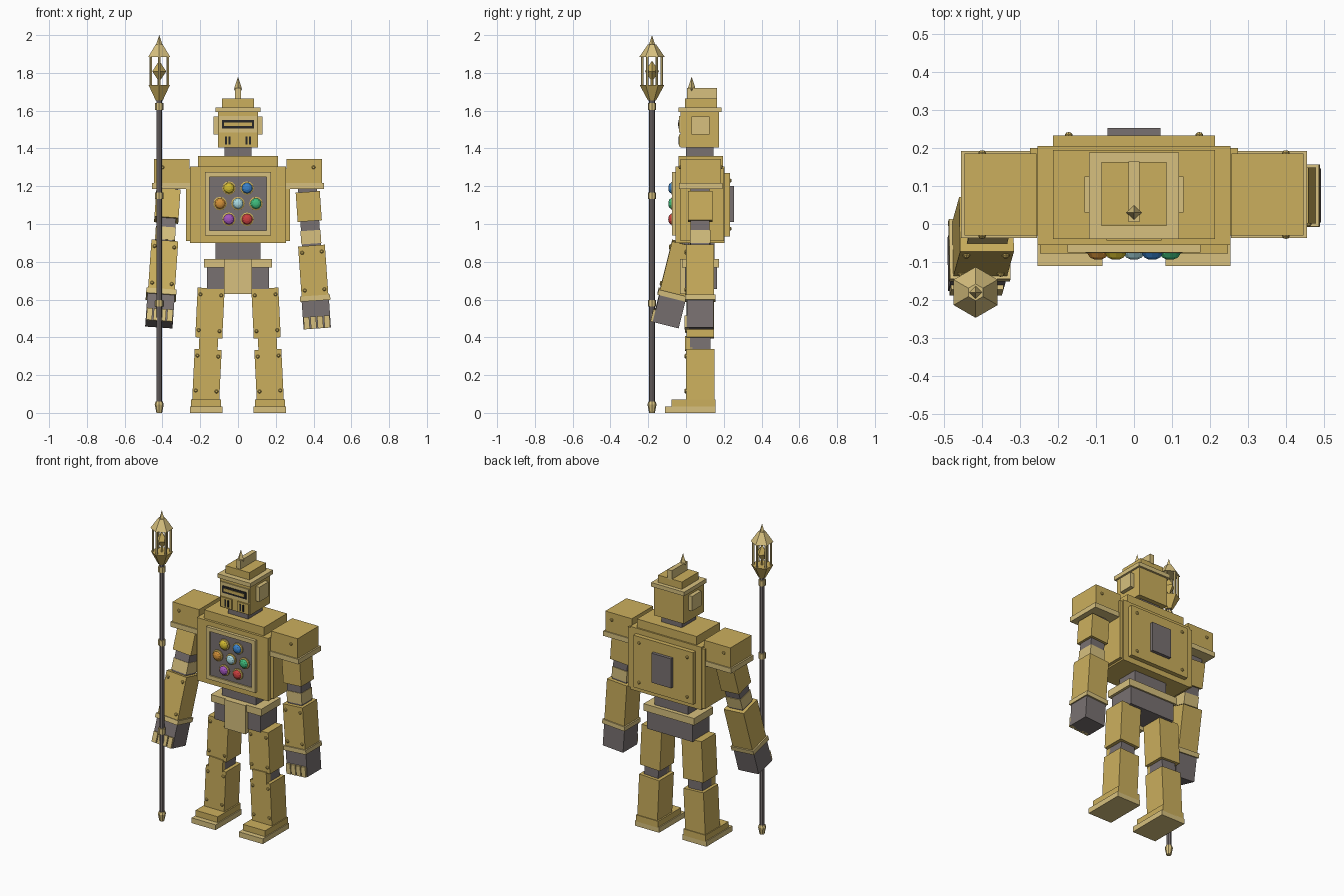
import bpy, bmesh
from math import radians, sin, cos, pi
from mathutils import Matrix, Vector

if "Cube" in bpy.data.objects:
    bpy.data.objects.remove(bpy.data.objects["Cube"])


def material(name, rgb):
    m = bpy.data.materials.new(name)
    m.diffuse_color = (*rgb, 1)
    m.use_nodes = True
    m.node_tree.nodes["Principled BSDF"].inputs["Base Color"].default_value = m.diffuse_color
    return m


GOLD = material("gold", (0.60, 0.43, 0.11))
PALE = material("pale_gold", (0.68, 0.53, 0.21))
IRON = material("iron", (0.19, 0.165, 0.165))
BLACK = material("black", (0.02, 0.02, 0.02))
I4 = Matrix.Identity(4)


def finish(name, bm, mat, M):
    bmesh.ops.transform(bm, matrix=M, verts=bm.verts)
    bmesh.ops.recalc_face_normals(bm, faces=bm.faces)
    me = bpy.data.meshes.new(name)
    bm.to_mesh(me)
    bm.free()
    me.materials.append(mat)
    ob = bpy.data.objects.new(name, me)
    bpy.context.collection.objects.link(ob)
    return ob


def box(name, x, y, z, mat=GOLD, M=I4):
    """Box from (min, max) ranges on each axis."""
    bm = bmesh.new()
    bmesh.ops.create_cube(bm, size=1)
    for v in bm.verts:
        v.co = Vector([(r[0] + r[1]) / 2 + c * (r[1] - r[0]) for r, c in zip((x, y, z), v.co)])
    return finish(name, bm, mat, M)


def turned(name, profile, sides, mat=GOLD, M=I4):
    """Faceted solid turned about z from (radius, z) points; first vertex on +y."""
    bm = bmesh.new()
    rings = []
    for r, z in profile:
        n = 1 if r == 0 else sides
        rings.append([bm.verts.new((-r * sin(2 * pi * i / n), r * cos(2 * pi * i / n), z)) for i in range(n)])
    for a, b in zip(rings, rings[1:]):
        for i in range(sides):
            quad = [a[i % len(a)], a[(i + 1) % len(a)], b[(i + 1) % len(b)], b[i % len(b)]]
            bm.faces.new(list(dict.fromkeys(quad)))
    for ring in (rings[0], rings[-1]):
        if len(ring) > 1:
            bm.faces.new(ring)
    return finish(name, bm, mat, M)


def facing(x, y, z, back=False):
    """Place a turned part so its axis points to the front (or back)."""
    return Matrix.Translation((x, y, z)) @ Matrix.Rotation(radians(-90 if back else 90), 4, 'X')


def rivet(name, x, y, z, M=I4, back=False):
    turned(name, [(0.01, -0.003), (0.01, 0.003), (0.006, 0.008), (0, 0.009)], 8, GOLD, M @ facing(x, y, z, back))


# Torso, collar and back plate
box("torso", (-0.254, 0.254), (-0.055, 0.205), (0.90, 1.305))
box("torso_sides", (-0.274, 0.274), (-0.03, 0.2), (0.91, 1.295))
box("collar", (-0.213, 0.213), (-0.04, 0.195), (1.305, 1.36))
box("back_plate", (-0.213, 0.213), (0.2, 0.233), (0.935, 1.27))
box("back_hatch", (-0.07, 0.07), (0.23, 0.253), (1.01, 1.20), IRON)
for x in (-0.172, 0.172):
    for z in (0.975, 1.23):
        rivet("back_rivet", x, 0.233, z, back=True)

# Chest panel with frame
box("chest_panel", (-0.155, 0.155), (-0.066, -0.05), (0.955, 1.255), IRON)
for s in (-1, 1):
    box("chest_frame_side", sorted((s * 0.15, s * 0.175)), (-0.075, -0.05), (0.94, 1.275), PALE)
    zc = 1.1075 + s * 0.155
    box("chest_frame_rail", (-0.15, 0.15), (-0.075, -0.05), (zc - 0.0125, zc + 0.0125), PALE)

# Chest gems in bezels
gems = [("yellow", -0.048, 1.19, (0.65, 0.5, 0.03)), ("blue", 0.048, 1.19, (0.04, 0.22, 0.6)),
        ("orange", -0.095, 1.108, (0.65, 0.28, 0.04)), ("clear", 0, 1.108, (0.4, 0.7, 0.75)),
        ("green", 0.095, 1.108, (0.05, 0.5, 0.2)), ("violet", -0.048, 1.025, (0.35, 0.09, 0.5)),
        ("red", 0.048, 1.025, (0.6, 0.05, 0.05))]
for name, x, z, rgb in gems:
    turned("gem_bezel", [(0.036, 0), (0.036, 0.01), (0.031, 0.013)], 12, GOLD, facing(x, -0.064, z))
    turned(name + "_gem", [(0.029, 0), (0.029, 0.014), (0.022, 0.024), (0.011, 0.029), (0, 0.03)],
           10, material(name, rgb), facing(x, -0.064, z))

# Head and helmet
box("neck", (-0.072, 0.072), (0, 0.145), (1.35, 1.41), IRON)
box("head", (-0.106, 0.106), (-0.03, 0.175), (1.405, 1.595))
box("helmet_brim", (-0.118, 0.118), (-0.04, 0.188), (1.592, 1.618), PALE)
box("helmet_crown", (-0.085, 0.085), (-0.005, 0.163), (1.618, 1.665))
box("crest", (-0.015, 0.015), (0.005, 0.165), (1.66, 1.72), PALE)
turned("crest_spike", [(0.008, 1.69), (0.021, 1.715), (0, 1.78)], 4, PALE, Matrix.Translation((0, 0.03, 0)))
box("visor", (-0.1, 0.1), (-0.036, -0.02), (1.485, 1.572), PALE)
box("visor_slit", (-0.086, 0.086), (-0.04, -0.03), (1.505, 1.55), BLACK)
box("visor_light", (-0.073, 0.073), (-0.043, -0.03), (1.518, 1.537), GOLD)
for s in (-1, 1):
    box("ear", sorted((s * 0.1, s * 0.131)), (0.03, 0.125), (1.475, 1.57), PALE)
    box("cheek", sorted((s * 0.02, s * 0.1)), (-0.037, -0.02), (1.41, 1.475))
    for x in (0.044, 0.063):
        box("mouth_slot", (s * x - 0.005, s * x + 0.005), (-0.041, -0.03), (1.42, 1.463), BLACK)

# Waist, belt and pelvis
box("waist", (-0.12, 0.12), (0.01, 0.15), (0.80, 0.91), IRON)
box("belt", (-0.18, 0.18), (-0.02, 0.175), (0.77, 0.815), PALE)
box("pelvis", (-0.163, 0.163), (-0.005, 0.165), (0.655, 0.775), IRON)
box("loin_plate", (-0.075, 0.075), (-0.032, 0), (0.63, 0.815), PALE)


def centred(name, w, d, top, bottom, mat, M):
    box(name, (-w / 2, w / 2), (-d / 2, d / 2), (-bottom, -top), mat, M)


for s, side in ((-1, "right"), (1, "left")):
    # Shoulders
    box(side + "_shoulder", sorted((s * 0.257, s * 0.446)), (-0.03, 0.185), (1.215, 1.345))
    box(side + "_shoulder_rim", sorted((s * 0.255, s * 0.456)), (-0.037, 0.192), (1.185, 1.217), PALE)
    rivet("shoulder_rivet", s * 0.4, -0.03, 1.30)
    rivet("shoulder_rivet", s * 0.4, 0.185, 1.30, back=True)

    # Arms: the right one swings forward to hold the staff
    A = (Matrix.Translation((s * 0.367, 0.075, 1.2)) @ Matrix.Rotation(radians(-4 * s), 4, 'Y')
         @ Matrix.Rotation(radians(-14 if s < 0 else 0), 4, 'X'))
    centred(side + "_arm_core", 0.1, 0.1, 0, 0.36, IRON, A)
    centred(side + "_upper_arm", 0.128, 0.13, 0.03, 0.185, GOLD, A)
    centred(side + "_elbow", 0.106, 0.108, 0.235, 0.305, PALE, A)
    centred(side + "_forearm", 0.142, 0.148, 0.315, 0.585, GOLD, A)
    centred(side + "_cuff", 0.16, 0.163, 0.58, 0.608, PALE, A)
    centred(side + "_hand", 0.145, 0.142, 0.605, 0.755, IRON, A)
    for i in range(4):
        x = -0.054 + 0.036 * i
        box(side + "_finger", (x - 0.015, x + 0.015), (-0.083, -0.06), (-0.755, -0.69), PALE, A)
    for x in (-0.052, 0.052):
        for t in (0.35, 0.55):
            rivet("forearm_rivet", x, -0.074, -t, A)

    # Legs
    L = Matrix.Translation((s * 0.142, 0.075, 0.66)) @ Matrix.Rotation(radians(-2.8 * s), 4, 'Y')
    centred(side + "_thigh", 0.143, 0.145, 0, 0.263, GOLD, L)
    centred(side + "_knee", 0.1, 0.11, 0.25, 0.34, IRON, L)
    box(side + "_knee_cap", (-0.05, 0.05), (-0.08, -0.04), (-0.33, -0.255), GOLD, L)
    centred(side + "_shin", 0.143, 0.15, 0.325, 0.6, GOLD, L)
    for x in (-0.055, 0.055):
        for t in (0.035, 0.225):
            rivet("thigh_rivet", x, -0.0725, -t, L)
        for t in (0.36, 0.545):
            rivet("shin_rivet", x, -0.075, -t, L)
    box(side + "_foot", sorted((s * 0.09, s * 0.248)), (-0.078, 0.155), (0.03, 0.072))
    box(side + "_sole", sorted((s * 0.083, s * 0.254)), (-0.11, 0.155), (0, 0.034), PALE)

# Staff with collars and foot
S = Matrix.Translation((-0.417, -0.18, 0))
turned("staff_shaft", [(0.015, 0.04), (0.015, 1.67)], 8, IRON, S)
turned("staff_foot", [(0.015, 0), (0.024, 0.045), (0.019, 0.06)], 8, PALE, S)
for z in (0.58, 1.15, 1.622):
    turned("staff_collar", [(0.022, z - 0.018), (0.022, z + 0.018)], 8, PALE, S)

# Lantern head: cup, bars, crystal, roof and finial
turned("lantern_cup", [(0.022, 1.655), (0.065, 1.735)], 6, GOLD, S)
for i in range(6):
    a = i * pi / 3
    P = S @ Matrix.Translation((-0.052 * sin(a), 0.052 * cos(a), 0))
    turned("lantern_bar", [(0.007, 1.73), (0.007, 1.895)], 6, PALE, P)
turned("lantern_crystal", [(0.008, 1.735), (0.008, 1.765), (0.037, 1.808), (0, 1.865)], 4, GOLD, S)
turned("lantern_roof", [(0.067, 1.885), (0.022, 1.95)], 6, PALE, S)
turned("lantern_finial", [(0.02, 1.94), (0, 2.0)], 4, PALE, S)
